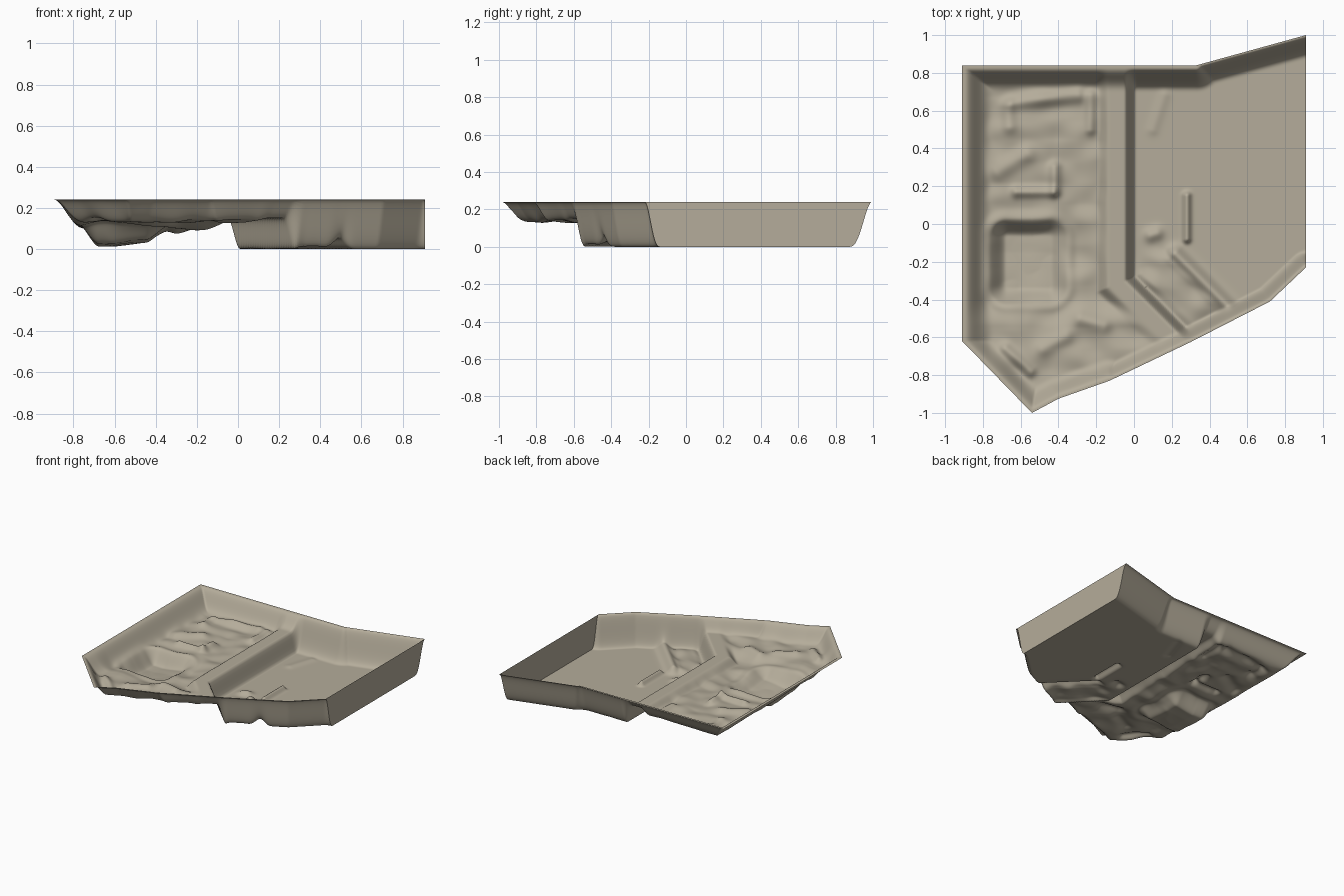
import bpy, bmesh, math
from mathutils import Vector, noise

if "Cube" in bpy.data.objects:
    bpy.data.objects.remove(bpy.data.objects["Cube"])

RIM = 0.24
ROWS = 230
# back and front outline as seen from above
BACK = [(-0.91, 0.84), (0.33, 0.84), (0.91, 1.0)]
FRONT = [(-0.91, -0.62), (-0.54, -1.0), (-0.4, -0.925), (-0.13, -0.83),
         (0.3, -0.625), (0.72, -0.41), (0.91, -0.23)]
# main rubble mounds: x0, y0, x1, y1, radius, height
MOUNDS = [(-.64, .64, -.3, .68, .04, .03), (-.67, .62, -.66, .52, .04, .025),
          (-.72, .27, -.57, .37, .05, .03), (-.62, .17, -.43, .17, .03, .03),
          (-.42, .17, -.42, .3, .03, .025), (-.68, -.66, -.55, -.78, .03, .025),
          (-.23, .5, -.23, .68, .03, .02), (-.48, -.66, -.36, -.6, .04, .02),
          (-.28, -.5, -.16, -.54, .04, .02)]
# low walls and rubble on the right-hand floor
LOW_WALLS = [(.28, -.08, .28, .15, .02, .035), (.22, -.16, .5, -.44, .04, .055),
             (.09, -.06, .12, -.05, .035, .025), (.1, .5, .16, .68, .03, .008)]


def smooth(a, b, v):
    t = min(1, max(0, (v - a) / (b - a)))
    return t * t * (3 - 2 * t)


def along(line, x):
    for (x0, y0), (x1, y1) in zip(line, line[1:]):
        if x <= x1:
            return y0 + (y1 - y0) * (x - x0) / (x1 - x0)
    return line[-1][1]


def seg_dist(x, y, a, b):
    dx, dy = b[0] - a[0], b[1] - a[1]
    t = max(0, min(1, ((x - a[0]) * dx + (y - a[1]) * dy) / (dx * dx + dy * dy)))
    return math.hypot(x - a[0] - t * dx, y - a[1] - t * dy)


# rim walls with slope start and end; the right side stays open
WALLS = [(FRONT[0], BACK[0], 0.015, 0.18),
         (BACK[0], BACK[1], 0.015, 0.15),
         (BACK[1], BACK[2], 0.005, 0.13)]
WALLS += [(a, b, 0.01, 0.13 if b[0] < 0.25 else 0.095) for a, b in zip(FRONT, FRONT[1:])]


def height(x, y):
    # signed distance to the bent cliff; positive is the low right-hand floor
    c = min(x, (x + y + 0.28) / math.sqrt(2))
    rough = noise.noise(Vector((x * 7, y * 9, 0.3))) * 0.018
    # rubble-strewn left floor, a little higher at the front
    left = 0.105 + 0.03 * (1 - smooth(-0.54, -0.4, y))
    left -= 0.022 * math.exp(-((x + 0.33) / 0.1) ** 2 - ((y + 0.15) / 0.2) ** 2)
    left += rough * smooth(-0.82, -0.74, x) * (1 - smooth(0.66, 0.74, y))
    # rounded pool with a raised bank
    qx, qy = abs(x + 0.56) - 0.11, abs(y + 0.2) - 0.13
    d = math.hypot(max(qx, 0), max(qy, 0)) + min(max(qx, qy), 0) - 0.08
    bed = 0.012 + 0.12 * max(0, x + 0.6) + 0.08 * max(0, -0.15 - y) + abs(rough) * 0.3
    left += 0.012 * math.exp(-((d - 0.03) / 0.03) ** 2)
    left += (bed - left) * (1 - smooth(-0.075, 0.02, d))
    for x0, y0, x1, y1, r, h in MOUNDS:
        left += h * math.exp(-(seg_dist(x, y, (x0, y0), (x1, y1)) / r) ** 2)
    # bent ridge, then the drop to the right floor
    z = left + (0.15 - left) * smooth(-0.2, -0.13, c)
    z *= 1 - smooth(-0.05, 0.01, c)
    # rubble strip between the diagonal cliff and the low wall
    strip = (smooth(0, 0.05, c) * (1 - smooth(-0.22, -0.1, y))
             * (1 - smooth(-0.02, 0.04, x + y)))
    z += strip * (0.014 + rough * 1.3)
    for x0, y0, x1, y1, r, h in LOW_WALLS:
        z += h * math.exp(-(seg_dist(x, y, (x0, y0), (x1, y1)) / r) ** 2)
    # rim walls rise over the floor with a soft foot
    s = max(1 - smooth(w0, w1, seg_dist(x, y, a, b)) for a, b, w0, w1 in WALLS) ** 1.7
    return max(0, z + (RIM - z) * s)


# columns follow the outline corners exactly
corners = sorted({p[0] for p in BACK + FRONT})
xs = [corners[0]]
for a, b in zip(corners, corners[1:]):
    n = max(1, round((b - a) / 0.0085))
    xs += [a + (b - a) * i / n for i in range(1, n + 1)]

bm = bmesh.new()
grid = []
for x in xs:
    y0, y1 = along(FRONT, x), along(BACK, x)
    ys = [y0 + (y1 - y0) * j / ROWS for j in range(ROWS + 1)]
    grid.append([bm.verts.new((x, y, height(x, y))) for y in ys])
for p, q in zip(grid, grid[1:]):
    for j in range(ROWS):
        bm.faces.new((p[j], q[j], q[j + 1], p[j + 1]))

# upright end wall on the right side
base = [bm.verts.new(v.co) for v in grid[-1]]
top = [bm.verts.new((v.co.x, v.co.y, RIM + 0.0005)) for v in grid[-1]]
for j in range(ROWS):
    bm.faces.new((base[j], base[j + 1], top[j + 1], top[j]))

mesh = bpy.data.meshes.new("terrain_basin")
bm.to_mesh(mesh)
bm.free()
basin = bpy.data.objects.new("terrain_basin", mesh)
bpy.context.collection.objects.link(basin)

stone = bpy.data.materials.new("warm_grey_stone")
stone.diffuse_color = (0.46, 0.415, 0.325, 1)
stone.use_nodes = True
stone.node_tree.nodes["Principled BSDF"].inputs["Base Color"].default_value = stone.diffuse_color
mesh.materials.append(stone)

bpy.context.view_layer.objects.active = basin
basin.select_set(True)
bpy.ops.object.shade_smooth_by_angle(angle=math.radians(60))
